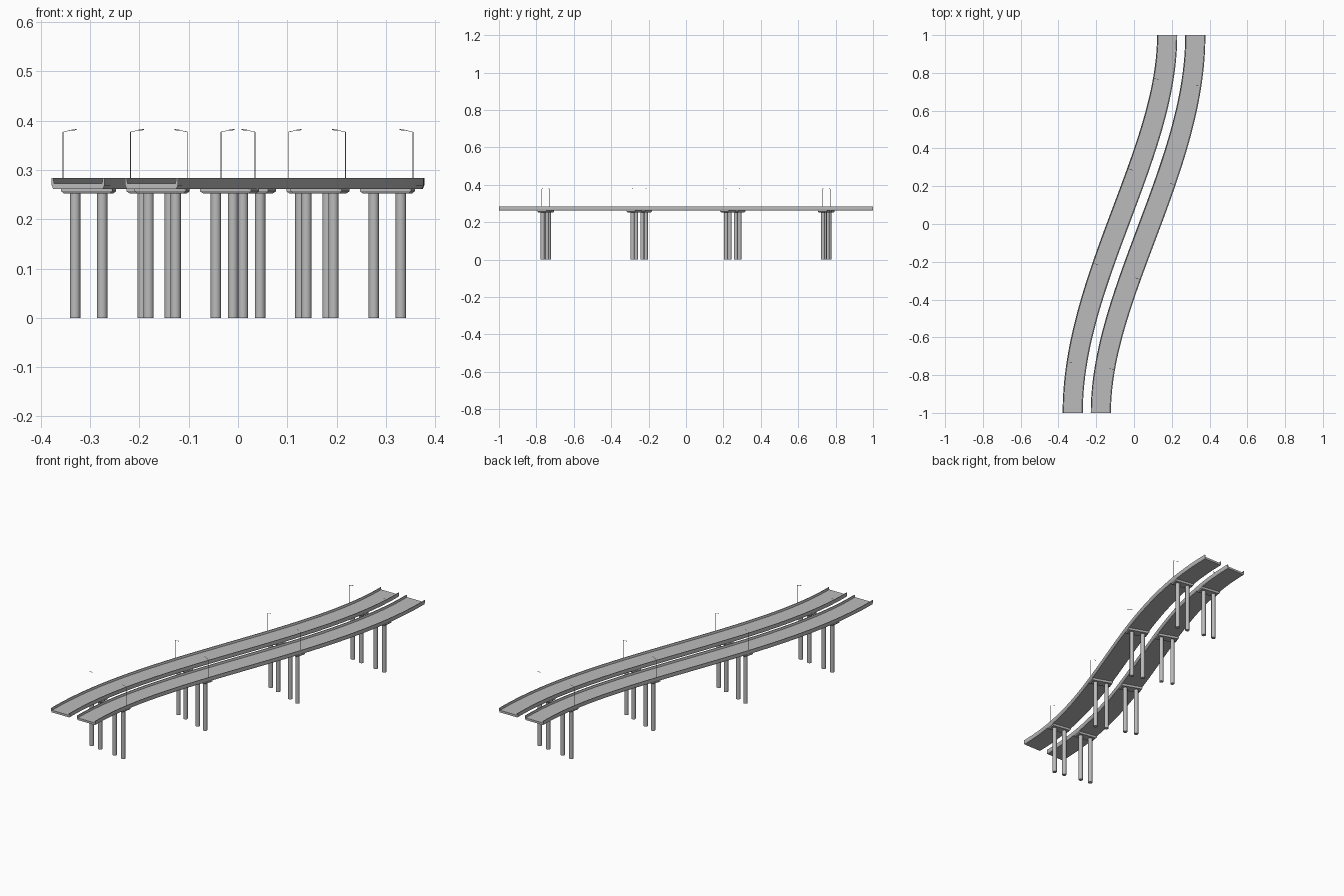
import bpy
import bmesh
import math
from mathutils import Vector

cube = bpy.data.objects.get("Cube")
if cube:
    bpy.data.objects.remove(cube)

SEGMENTS = 64
ROAD_MID = 0.0745     # distance of each carriageway from the centre line
HALF_WIDTH = 0.0535
PIER_ROWS = (-0.75, -0.25, 0.25, 0.75)
DECK_BOTTOM, ROAD_TOP, WALL_TOP, CAP_BOTTOM = 0.262, 0.273, 0.284, 0.252

concrete = bpy.data.materials.new("concrete_grey")
concrete.use_nodes = True
GREY = (0.5, 0.5, 0.5, 1)
concrete.diffuse_color = GREY
concrete.node_tree.nodes["Principled BSDF"].inputs["Base Color"].default_value = GREY


def slope(t):
    return 0.375 * (1 - t * t)


def on_path(t, side, z):
    """Point beside the S-shaped centre line, shifted square to it."""
    x = 0.25 * (1.5 * t - 0.5 * t ** 3)
    return Vector((x + side, t - slope(t) * side, z))


def make_object(name, bm):
    bmesh.ops.recalc_face_normals(bm, faces=bm.faces)
    mesh = bpy.data.meshes.new(name)
    bm.to_mesh(mesh)
    bm.free()
    mesh.materials.append(concrete)
    obj = bpy.data.objects.new(name, mesh)
    bpy.context.collection.objects.link(obj)
    return obj


def loft(name, rings):
    """Join equal closed rings and cap both ends."""
    bm = bmesh.new()
    loops = [[bm.verts.new(p) for p in ring] for ring in rings]
    n = len(loops[0])
    for a, b in zip(loops, loops[1:]):
        for i in range(n):
            j = (i + 1) % n
            bm.faces.new((a[i], a[j], b[j], b[i]))
    bm.faces.new(loops[0])
    bm.faces.new(loops[-1])
    return make_object(name, bm)


def rod(name, start, end, radius, sides):
    axis = end - start
    turn = axis.to_track_quat("Z", "Y")
    ring = [turn @ Vector((math.cos(a), math.sin(a), 0)) * radius
            for a in (math.tau * i / sides for i in range(sides))]
    obj = loft(name, [[start + p for p in ring], [end + p for p in ring]])
    bpy.ops.object.select_all(action="DESELECT")
    obj.select_set(True)
    bpy.context.view_layer.objects.active = obj
    bpy.ops.object.shade_smooth_by_angle(angle=math.radians(50))
    return obj


# Half of the trough-shaped deck section, mirrored to the other side
half = [(HALF_WIDTH - 0.003, DECK_BOTTOM), (HALF_WIDTH, ROAD_TOP - 0.004),
        (HALF_WIDTH, WALL_TOP), (HALF_WIDTH - 0.003, WALL_TOP),
        (HALF_WIDTH - 0.005, ROAD_TOP)]
section = half + [(-u, z) for u, z in reversed(half)]

for label, sign in (("right", -1), ("left", 1)):
    mid = sign * ROAD_MID

    # Carriageway with its parapets
    loft(f"{label}_deck",
         [[on_path(-1 + 2 * i / SEGMENTS, mid + u, z) for u, z in section]
          for i in range(SEGMENTS + 1)])

    for number, t in enumerate(PIER_ROWS, 1):
        along = Vector((slope(t), 1, 0)).normalized()

        # Tapered pier cap
        rings = []
        for z, hw, hd in ((CAP_BOTTOM, 0.046, 0.021), (0.257, 0.052, 0.024),
                          (DECK_BOTTOM + 0.001, 0.052, 0.024)):
            rings.append([on_path(t, mid + a * hw, z) + along * b * hd
                          for a, b in ((-1, -1), (1, -1), (1, 1), (-1, 1))])
        loft(f"{label}_pier_cap_{number}", rings)

        # Pair of round columns
        for place, shift in (("outer", sign), ("inner", -sign)):
            side = mid + shift * 0.0275
            rod(f"{label}_{place}_column_{number}", on_path(t, side, 0),
                on_path(t, side, CAP_BOTTOM + 0.001), 0.0105, 16)

        # Street lamp on the outer parapet
        edge = sign * 0.1265
        top = on_path(t, edge, 0.377)
        neck = on_path(t, edge - sign * 0.017, 0.381)
        tip = on_path(t, edge - sign * 0.027, 0.382)
        rod(f"{label}_lamp_post_{number}", on_path(t, edge, ROAD_TOP), top, 0.0009, 8)
        rod(f"{label}_lamp_arm_{number}", top, neck, 0.0006, 6)
        rod(f"{label}_lamp_head_{number}", neck, tip, 0.0012, 6)
